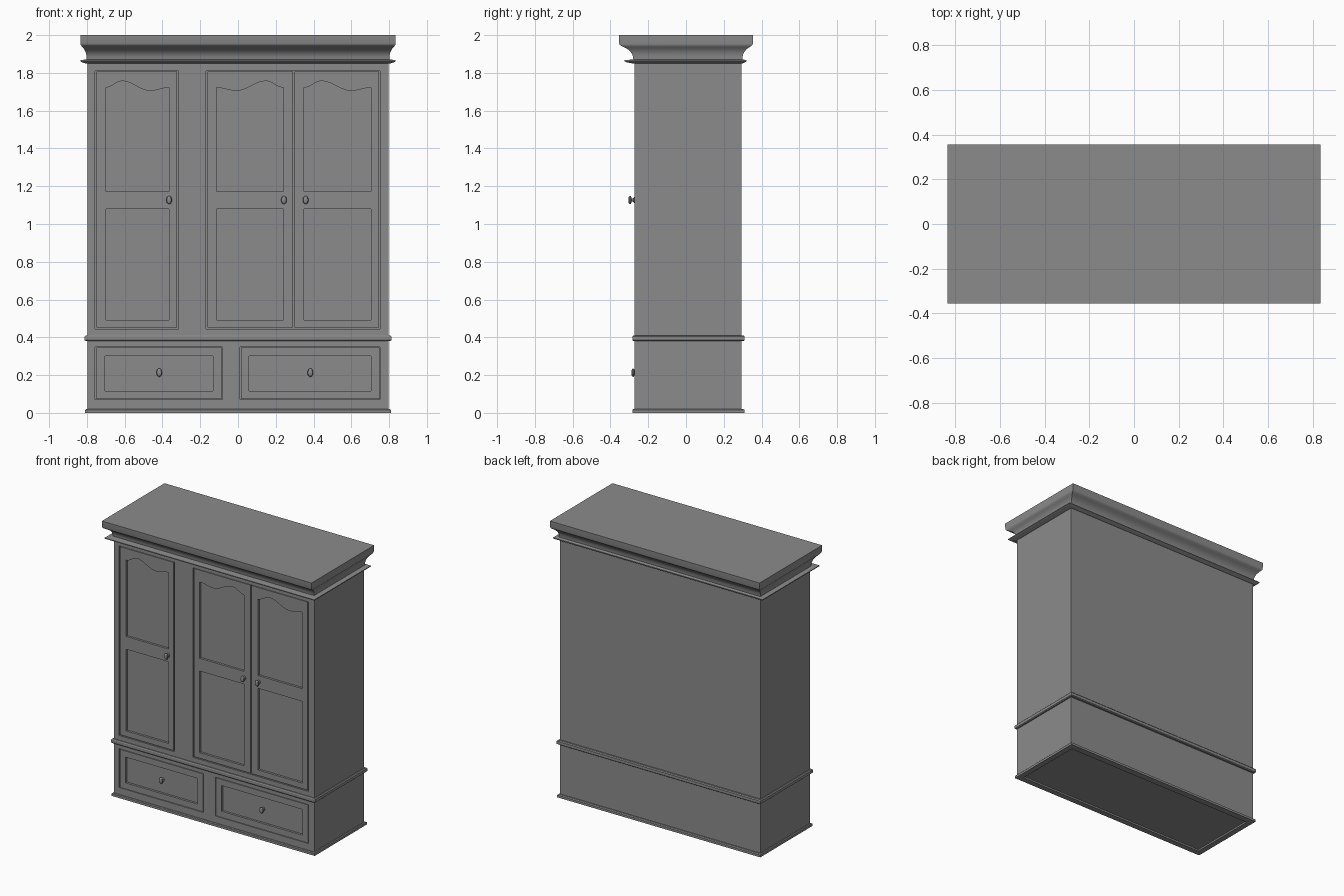
import bpy, bmesh, math

cube = bpy.data.objects.get("Cube")
if cube:
    bpy.data.objects.remove(cube, do_unlink=True)

grey = bpy.data.materials.new("grey paint")
grey.use_nodes = True
grey.diffuse_color = (0.26, 0.26, 0.26, 1)
grey.node_tree.nodes["Principled BSDF"].inputs["Base Color"].default_value = (0.26, 0.26, 0.26, 1)

HX, FRONT, BACK = 0.798, -0.272, 0.293   # carcass half width, front and back
GAP, RECESS, SLAB = 0.007, 0.016, 0.024  # shadow gap, panel depth, door thickness


def finish(name, bm):
    bmesh.ops.recalc_face_normals(bm, faces=bm.faces)
    mesh = bpy.data.meshes.new(name)
    bm.to_mesh(mesh)
    bm.free()
    mesh.materials.append(grey)
    obj = bpy.data.objects.new(name, mesh)
    bpy.context.collection.objects.link(obj)
    return obj


def smooth(obj):
    bpy.ops.object.select_all(action='DESELECT')
    obj.select_set(True)
    bpy.context.view_layer.objects.active = obj
    bpy.ops.object.shade_smooth_by_angle(angle=math.radians(35))


def loft(name, rings):
    """Stack of rectangles: z, then overhang at the sides, front and back."""
    bm = bmesh.new()
    loops = []
    for z, side, front, back in rings:
        x, y0, y1 = HX + side, FRONT - front, BACK + back
        loops.append([bm.verts.new(p) for p in
                      ((-x, y0, z), (x, y0, z), (x, y1, z), (-x, y1, z))])
    for a, b in zip(loops, loops[1:]):
        for i in range(4):
            j = (i + 1) % 4
            bm.faces.new((a[i], a[j], b[j], b[i]))
    bm.faces.new(loops[0])
    bm.faces.new(loops[-1])
    return finish(name, bm)


def prism(name, outline, y0, y1):
    """Extrude an x-z outline along y."""
    bm = bmesh.new()
    face = bm.faces.new([bm.verts.new((x, y0, z)) for x, z in outline])
    new = bmesh.ops.extrude_face_region(bm, geom=[face])["geom"]
    moved = [v for v in new if isinstance(v, bmesh.types.BMVert)]
    bmesh.ops.translate(bm, verts=moved, vec=(0, y1 - y0, 0))
    return finish(name, bm)


def rect(x0, x1, z0, z1):
    return [(x0, z0), (x1, z0), (x1, z1), (x0, z1)]


def cut(obj, cutters):
    for c in cutters:
        mod = obj.modifiers.new("cut", 'BOOLEAN')
        mod.object, mod.solver = c, 'EXACT'
    bpy.context.view_layer.update()
    deps = bpy.context.evaluated_depsgraph_get()
    mesh = bpy.data.meshes.new_from_object(obj.evaluated_get(deps))
    obj.modifiers.clear()
    obj.data = mesh
    for c in cutters:
        bpy.data.objects.remove(c, do_unlink=True)


def arched(x0, x1, z0, flip):
    """Panel outline with a wavy top edge."""
    keys = [(0, 1.722), (0.26, 1.757), (0.7, 1.705), (1, 1.722)]
    top = []
    for (u0, a), (u1, b) in zip(keys, keys[1:]):
        for i in range(8):
            t = i / 8
            s = (1 - math.cos(math.pi * t)) / 2
            top.append((u0 + (u1 - u0) * t, a + (b - a) * s))
    top.append(keys[-1])
    top = [((1 - u) if flip else u, z) for u, z in top]
    top.sort(reverse=True)
    return [(x0, z0), (x1, z0)] + [(x0 + (x1 - x0) * u, z) for u, z in top]


def front_panel(name, outer, panels):
    """Flush slab with sunken panels."""
    slab = prism(name, outer, FRONT, FRONT + SLAB)
    cut(slab, [prism("cutter", p, FRONT - 0.05, FRONT + RECESS) for p in panels])


def knob(name, x, y, z):
    profile = [(0.010, 0), (0.010, 0.004), (0.006, 0.008), (0.006, 0.016),
               (0.013, 0.019), (0.015, 0.024), (0.012, 0.030), (0.006, 0.033)]
    n = 20
    bm = bmesh.new()
    loops = [[bm.verts.new((x + r * math.cos(k * math.tau / n), y - d,
                            z + 1.5 * r * math.sin(k * math.tau / n)))
              for k in range(n)] for r, d in profile]
    for a, b in zip(loops, loops[1:]):
        for i in range(n):
            j = (i + 1) % n
            bm.faces.new((a[i], a[j], b[j], b[i]))
    bm.faces.new(loops[0])
    bm.faces.new(loops[-1])
    smooth(finish(name, bm))


# Carcass with door and drawer openings
carcass = loft("carcass", [(0.014, 0, 0, 0), (1.87, 0, 0, 0)])
DOOR_Z, DRAWER_Z = (0.445, 1.81), (0.07, 0.35)
openings = [(-0.757, -0.316) + DOOR_Z, (-0.169, 0.753) + DOOR_Z,
            (-0.757, -0.083) + DRAWER_Z, (0.010, 0.753) + DRAWER_Z]
cut(carcass, [prism("cutter", rect(*o), FRONT - 0.05, FRONT + SLAB) for o in openings])

# Mouldings
loft("base_moulding", [(0.012, -0.03, -0.03, -0.03), (0, -0.03, -0.03, -0.03),
                       (0, 0.011, 0.011, 0.017), (0.016, 0.011, 0.011, 0.017),
                       (0.021, 0.006, 0.006, 0.01)])
loft("waist_moulding", [(0.38, 0.008, 0.007, 0.012), (0.385, 0.014, 0.011, 0.018),
                        (0.405, 0.014, 0.011, 0.018), (0.411, 0.008, 0.007, 0.012)])
loft("cornice_lip", [(1.849, 0.006, 0.006, 0.006), (1.857, 0.03, 0.046, 0.022),
                     (1.861, 0.037, 0.053, 0.027), (1.867, 0.037, 0.053, 0.027),
                     (1.871, 0.012, 0.012, 0.01)])
cove = [(1.868, 0.08), (1.885, 0.1), (1.9, 0.16), (1.912, 0.26), (1.924, 0.42),
        (1.934, 0.62), (1.943, 0.85), (1.949, 0.94), (1.957, 0.97), (2.0, 1.0)]
smooth(loft("cornice", [(z, 0.037 * f, 0.084 * f, 0.063 * f) for z, f in cove]))

# Doors: left edge, right edge, panel left, panel right, mirrored arch
doors = [("right_door", -0.757, -0.316, -0.70, -0.365, False),
         ("middle_door", -0.169, 0.298, -0.115, 0.24, True),
         ("left_door", 0.291, 0.753, 0.35, 0.705, False)]
for name, x0, x1, p0, p1, flip in doors:
    front_panel(name, rect(x0 + GAP, x1 - GAP, DOOR_Z[0] + GAP, DOOR_Z[1] - GAP / 2),
                [rect(p0, p1, 0.492, 1.08), arched(p0, p1, 1.172, flip)])
for name, x in (("right", -0.365), ("middle", 0.243), ("left", 0.358)):
    knob(name + "_door_knob", x, FRONT, 1.127)

# Drawers
drawers = [("right_drawer", -0.757, -0.083, -0.705, -0.132, -0.417),
           ("left_drawer", 0.010, 0.753, 0.058, 0.705, 0.383)]
for name, x0, x1, p0, p1, kx in drawers:
    front_panel(name, rect(x0 + GAP, x1 - GAP / 2, DRAWER_Z[0] + GAP / 2, DRAWER_Z[1] - GAP / 2),
                [rect(p0, p1, 0.117, 0.302)])
    knob(name + "_knob", kx, FRONT + RECESS, 0.213)
